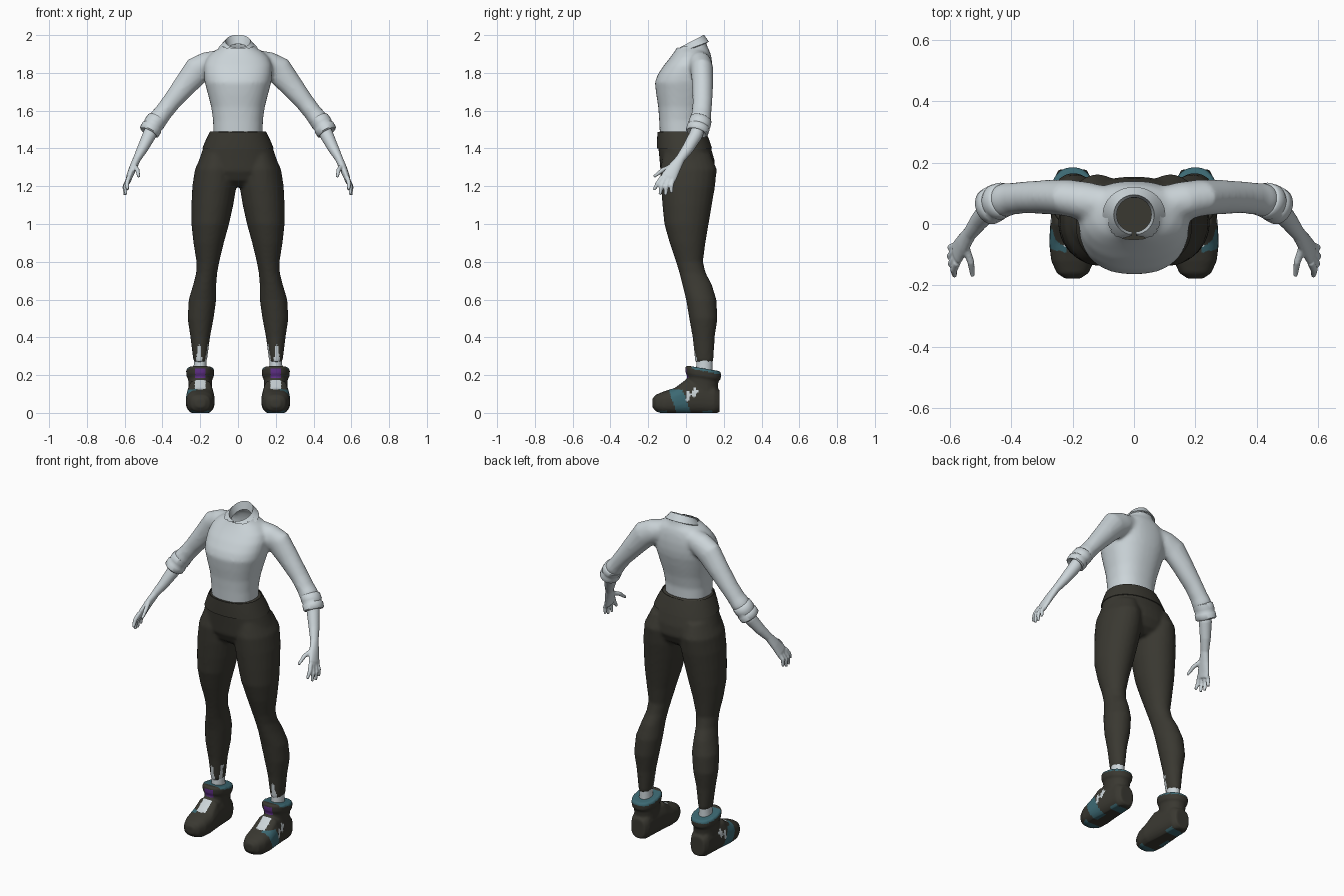
import bpy, bmesh, math
from mathutils import Vector

if "Cube" in bpy.data.objects:
    bpy.data.objects.remove(bpy.data.objects["Cube"])


def material(name, color):
    m = bpy.data.materials.new(name)
    m.use_nodes = True
    m.diffuse_color = (*color, 1)
    m.node_tree.nodes["Principled BSDF"].inputs["Base Color"].default_value = (*color, 1)
    return m


PALE = material("pale grey", (.60, .66, .69))
DARK = material("dark olive", (.042, .04, .031))
TEAL = material("teal", (.045, .14, .17))
PURPLE = material("purple", (.12, .03, .25))
X, Y, Z = Vector((1, 0, 0)), Vector((0, 1, 0)), Vector((0, 0, 1))


def level(z, x0, x1, front, back):
    """Horizontal section given by its extents."""
    return ((x0 + x1) / 2, (front + back) / 2, z, (x1 - x0) / 2, (back - front) / 2)


def loft(bm, rows, axis=None, side=1, power=2, n=24, caps=True):
    """Skin rounded sections (x, y, z, ru, rv) along an axis or along their own path."""
    pts = [Vector(r[:3]) for r in rows]
    rings = []
    for i, row in enumerate(rows):
        t = axis or (pts[min(i + 1, len(pts) - 1)] - pts[max(i - 1, 0)]).normalized()
        u = (Z if axis == Y else Y).cross(t).normalized()
        v = t.cross(u)
        ring = []
        for k in range(n):
            a = math.tau * k / n
            c, s = math.cos(a), math.sin(a)
            p = pts[i] + u * row[3] * math.copysign(abs(c) ** (2 / power), c) \
                + v * row[4] * math.copysign(abs(s) ** (2 / power), s)
            ring.append(bm.verts.new((p.x * side, p.y, p.z)))
        rings.append(ring)
    for a, b in zip(rings, rings[1:]):
        for k in range(n):
            bm.faces.new((a[k], a[(k + 1) % n], b[(k + 1) % n], b[k]))
    if caps:
        bm.faces.new(rings[0])
        bm.faces.new(rings[-1])


def finish(bm, name, mats, voxel=0, smooth=2, solid=0):
    """Make the object, fusing overlapping lofts into one skin if voxel is given."""
    bmesh.ops.recalc_face_normals(bm, faces=bm.faces)
    me = bpy.data.meshes.new(name)
    bm.to_mesh(me)
    bm.free()
    ob = bpy.data.objects.new(name, me)
    bpy.context.collection.objects.link(ob)
    if voxel:
        mod = ob.modifiers.new("fuse", 'REMESH')
        mod.mode, mod.voxel_size = 'VOXEL', voxel
        mod = ob.modifiers.new("soften", 'SMOOTH')
        mod.factor, mod.iterations = .5, smooth
    if solid:
        mod = ob.modifiers.new("thickness", 'SOLIDIFY')
        mod.thickness, mod.offset = solid, 0
    bpy.context.view_layer.update()
    new = bpy.data.meshes.new_from_object(ob.evaluated_get(bpy.context.evaluated_depsgraph_get()))
    ob.modifiers.clear()
    ob.data = new
    new.materials.clear()
    for m in mats:
        new.materials.append(m)
    bpy.ops.object.select_all(action='DESELECT')
    ob.select_set(True)
    bpy.context.view_layer.objects.active = ob
    bpy.ops.object.shade_smooth_by_angle(angle=math.radians(50))
    return ob


def paint(ob, rule):
    for f in ob.data.polygons:
        f.material_index = rule(f.center, f.normal)


def trim(ob, rule):
    bm = bmesh.new()
    bm.from_mesh(ob.data)
    gone = [f for f in bm.faces if rule(f.calc_center_median())]
    bmesh.ops.delete(bm, geom=gone, context='FACES')
    bm.to_mesh(ob.data)
    bm.free()


# Shirt: torso and sleeves fused, open at neck and waist
bm = bmesh.new()
torso = [(1.45, .13, -.137, .085), (1.55, .132, -.142, .085), (1.62, .142, -.147, .1),
         (1.69, .16, -.158, .12), (1.75, .176, -.165, .135), (1.79, .18, -.15, .14),
         (1.84, .18, -.117, .14), (1.88, .165, -.085, .135), (1.91, .135, -.063, .128),
         (1.94, .085, -.045, .112), (2, .066, -.036, .1)]
loft(bm, [level(z, -w, w, f, b) for z, w, f, b in torso], Z, power=2.3, n=40)
sleeve = [(.08, .06, 1.87, .055, .06), (.16, .075, 1.843, .07, .063), (.215, .085, 1.815, .075, .06),
          (.28, .088, 1.735, .062, .056), (.355, .087, 1.643, .05, .052),
          (.4, .082, 1.585, .048, .052), (.42, .078, 1.56, .052, .056), (.45, .07, 1.52, .045, .05)]
for s in (1, -1):
    loft(bm, sleeve, side=s)
shirt = finish(bm, "shirt", [PALE], voxel=.011, smooth=5)
trim(shirt, lambda c: c.z < 1.465 or c.z > 1.95 + .25 * (c.y - .03))

# Folded collar, split at the front
bm = bmesh.new()
strips = []
for gap, rx, ry, drop in ((.1, .06, .06, .045), (.1, .067, .066, 0), (.5, .1, .088, .035)):
    strip = []
    for k in range(33):
        a = gap + (math.tau - 2 * gap) * k / 32
        strip.append(bm.verts.new((rx * math.sin(a), .03 - ry * math.cos(a),
                                   1.964 - .034 * math.cos(a) - drop)))
    strips.append(strip)
for a, b in zip(strips, strips[1:]):
    for k in range(32):
        bm.faces.new((a[k], a[k + 1], b[k + 1], b[k]))
finish(bm, "collar", [PALE], solid=.007)

# Leggings: hips and legs fused, ragged at the front hem
bm = bmesh.new()
hips = [(1.49, .142, -.146, .1), (1.41, .182, -.147, .13), (1.34, .206, -.14, .15),
        (1.28, .215, -.135, .155), (1.23, .2, -.11, .13), (1.2, .15, -.07, .09)]
loft(bm, [level(z, -w, w, f, b) for z, w, f, b in hips], Z, power=2.2, n=40)
leg = [(1.37, .03, .19, -.12, .13), (1.29, .008, .228, -.137, .163), (1.2, .008, .242, -.133, .154),
       (1.1, .025, .247, -.125, .137), (1, .047, .247, -.115, .12), (.9, .075, .236, -.087, .103),
       (.8, .099, .22, -.053, .09), (.74, .11, .222, -.035, .105), (.68, .115, .237, -.02, .137),
       (.6, .115, .261, 0, .161), (.5, .129, .267, .017, .167), (.4, .148, .252, .035, .152),
       (.27, .165, .236, .048, .145)]
for s in (1, -1):
    loft(bm, [level(*r) for r in leg], Z, side=s)
leggings = finish(bm, "leggings", [DARK, PALE], voxel=.01, smooth=4)
paint(leggings, lambda c, n: int(n.y < -.2 and c.z < .31 + .06 * math.sin(130 * abs(c.x))))

# Waistband, slightly proud of the hips
bm = bmesh.new()
loft(bm, [level(z, -w, w, f, b) for z, w, f, b in
          ((1.488, .147, -.149, .103), (1.445, .168, -.151, .121), (1.4, .187, -.151, .136))],
     Z, power=2.2, n=48, caps=False)
finish(bm, "waistband", [DARK], solid=.004)


def boot_color(c, n):
    out, up = abs(c.x) - .2, c.z + .2 * (c.y - .09)
    if abs(out) < .026 and n.y < -.3 and .185 < c.z < .235 and c.y < .04:
        return 3
    if up > .222 and c.y > .03:
        return 2
    if abs(out) < .03 and c.y < .04 and .125 < c.z < .172:
        return 1
    if out > .02:
        slant = c.y + .35 * c.z
        if 0 < c.y < .07 and abs(c.z - .085 - .5 * c.y) < .016 + .012 * math.sin(180 * c.y):
            return 1
        if -.05 < slant < .025 and c.z < .125:
            return 2
    if c.z < .012 and (-.15 < c.y < -.1 or .09 < c.y < .14):
        return 2
    return 0


foot = [(-.178, .025, .03, .075), (-.16, .052, .008, .096), (-.12, .07, -.006, .113),
        (-.06, .077, -.008, .132), (0, .073, -.008, .162), (.08, .066, -.008, .165),
        (.15, .06, -.008, .15), (.178, .045, .005, .12)]
shaft = [(.09, .062, .005, .173), (.15, .062, .008, .168), (.18, .064, .006, .172),
         (.195, .073, -.002, .184), (.225, .075, -.004, .186), (.236, .069, .003, .18)]
forearm = [(.44, .075, 1.535, .034, .034), (.47, .052, 1.47, .036, .036), (.505, .01, 1.4, .029, .031),
           (.535, -.03, 1.345, .021, .025), (.555, -.06, 1.3, .02, .034),
           (.575, -.09, 1.25, .017, .042), (.582, -.1, 1.22, .012, .036)]
fingers = [((.577, -.125, 1.25), (.588, -.15, 1.215), (.585, -.17, 1.18)),
           ((.58, -.112, 1.24), (.596, -.13, 1.2), (.594, -.138, 1.155)),
           ((.582, -.09, 1.235), (.6, -.105, 1.195), (.598, -.108, 1.152)),
           ((.58, -.07, 1.235), (.598, -.077, 1.205), (.598, -.078, 1.165)),
           ((.55, -.07, 1.31), (.532, -.125, 1.285), (.526, -.17, 1.25))]
cuff = [(.425, .08, 1.56, .046, .05), (.428, .079, 1.555, .054, .058), (.445, .072, 1.53, .055, .06),
        (.452, .068, 1.518, .051, .056), (.456, .066, 1.512, .056, .061),
        (.47, .058, 1.488, .055, .061), (.473, .056, 1.483, .048, .053), (.468, .06, 1.495, .03, .03)]

for s, label in ((1, "left"), (-1, "right")):
    # Boot
    bm = bmesh.new()
    loft(bm, [(.2, y, (b + t) / 2, w, (t - b) / 2) for y, w, b, t in foot], Y, side=s, power=2.6)
    loft(bm, [level(z, .2 - w, .2 + w, f, b) for z, w, f, b in shaft], Z, side=s, power=2.2)
    for v in bm.verts:
        if v.co.z > .14 and v.co.y > -.01:
            v.co.z -= .17 * (v.co.y - .09)
    boot = finish(bm, label + "_boot", [DARK, PALE, TEAL, PURPLE], voxel=.007)
    for v in boot.data.vertices:
        v.co.z = max(v.co.z, 0)
    paint(boot, boot_color)

    # Ankle
    bm = bmesh.new()
    loft(bm, [level(.18, .162, .238, .05, .142), level(.26, .166, .234, .055, .14),
              level(.38, .166, .234, .06, .14)], Z, side=s)
    finish(bm, label + "_ankle", [PALE])

    # Forearm and hand
    bm = bmesh.new()
    loft(bm, forearm, side=s)
    for tip in fingers:
        loft(bm, [(*p, r, r) for p, r in zip(tip, (.013, .012, .008))], side=s, n=10)
    finish(bm, label + "_forearm_and_hand", [PALE], voxel=.005, smooth=2)

    # Rolled cuff
    bm = bmesh.new()
    loft(bm, cuff, axis=Vector((.47, -.27, -.84)).normalized(), side=s)
    finish(bm, label + "_cuff", [PALE])
